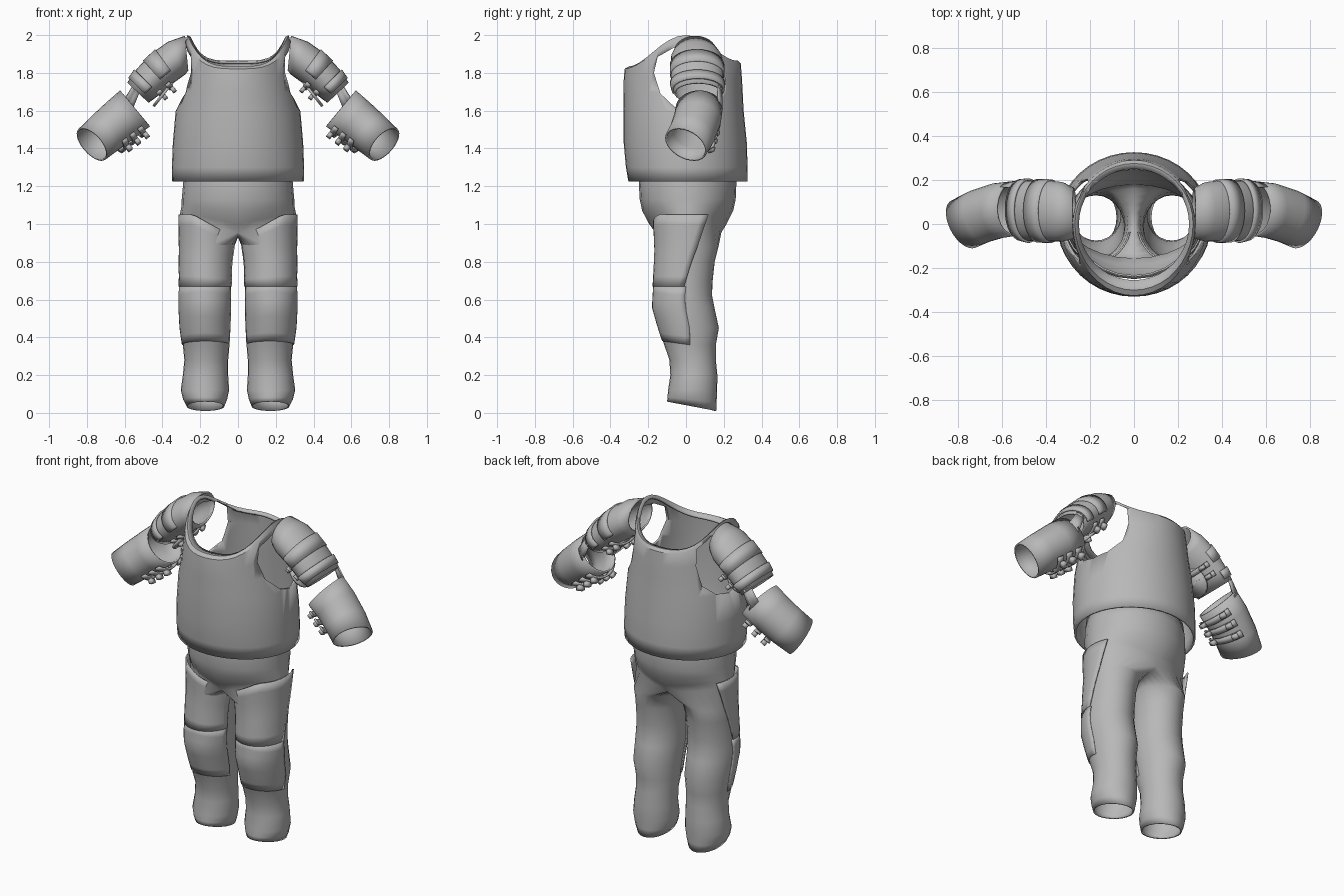
import bpy, bmesh, math
from mathutils import Vector

if "Cube" in bpy.data.objects:
    bpy.data.objects.remove(bpy.data.objects["Cube"])

steel = bpy.data.materials.new("plain_grey")
steel.diffuse_color = (0.48, 0.48, 0.48, 1)
steel.use_nodes = True
steel.node_tree.nodes["Principled BSDF"].inputs["Base Color"].default_value = steel.diffuse_color


def make(name, verts, faces, thick=0.0, mirror=True, angle=35):
    me = bpy.data.meshes.new(name)
    me.from_pydata([tuple(v) for v in verts], [], faces)
    bm = bmesh.new()
    bm.from_mesh(me)
    bmesh.ops.recalc_face_normals(bm, faces=bm.faces)
    bm.to_mesh(me)
    bm.free()
    me.materials.append(steel)
    ob = bpy.data.objects.new(name, me)
    bpy.context.collection.objects.link(ob)
    if mirror:
        m = ob.modifiers.new("mirror", 'MIRROR')
        m.use_clip = True
        m.merge_threshold = 0.0005
    if thick:
        s = ob.modifiers.new("thickness", 'SOLIDIFY')
        s.thickness = thick
        s.offset = -1
    bpy.ops.object.select_all(action='DESELECT')
    bpy.context.view_layer.objects.active = ob
    ob.select_set(True)
    bpy.ops.object.shade_smooth_by_angle(angle=math.radians(angle))
    return ob


def grid(rows, closed):
    """Join equal-length rows of points with quads."""
    n = len(rows[0])
    verts = [p for r in rows for p in r]
    faces = []
    for i in range(len(rows) - 1):
        for k in range(n if closed else n - 1):
            j = (k + 1) % n
            faces.append((i*n + k, i*n + j, (i+1)*n + j, (i+1)*n + k))
    return verts, faces


def lerp(a, b, t):
    return [p + (q - p) * t for p, q in zip(a, b)]


# Torso shell: stacked ellipses rising to a dipped neckline with an inner lip
N = 40
body = [(1.225, .348, -.305, .325), (1.30, .35, -.318, .326), (1.43, .345, -.33, .322),
        (1.60, .33, -.33, .305), (1.70, .305, -.33, .30)]


def torso_ring(a, yf, yb, zfun):
    ring = []
    for k in range(N):
        t = 2 * math.pi * k / N
        c, s = math.cos(t), math.sin(t)
        ring.append((a * c, s * (yb if s > 0 else -yf), zfun(c, s)))
    return ring


def neck(c, s):
    return 1.85 + 0.015 * s + (0.15 - 0.015 * s) * abs(c) ** 4


rows = [torso_ring(a, f, b, lambda c, s, z=z: z) for z, a, f, b in body]
for t, a, f, b in [(.45, .292, -.33, .296), (.9, .277, -.325, .29)]:
    rows.append(torso_ring(a, f, b, lambda c, s, t=t: 1.70 + (neck(c, s) - 1.70) * t))
rows.append(torso_ring(.268, -.30, .275, neck))
rows.append(torso_ring(.25, -.255, .25, lambda c, s: neck(c, s) + 0.005 * s * s - 0.01))
torso = make("torso_shell", *grid(rows, True), thick=0.012, mirror=False)

# Arm holes cut straight through both sides
hole = [(-.05, 1.61), (.04, 1.585), (.13, 1.60), (.19, 1.66), (.205, 1.78), (.19, 1.88),
        (.12, 1.935), (.03, 1.95), (-.07, 1.93), (-.15, 1.885), (-.17, 1.80), (-.135, 1.69)]
n = len(hole)
hv, hf = grid([[(x, y, z) for y, z in hole] for x in (-.6, .6)], True)
cutter = make("arm_hole_cutter", hv, hf + [tuple(range(n)), tuple(range(n, 2*n))], mirror=False)
cutter.hide_render = True
cutter.hide_viewport = True
cut = torso.modifiers.new("arm_holes", 'BOOLEAN')
cut.object = cutter
cut.operation = 'DIFFERENCE'
cut.solver = 'EXACT'

# Trousers: leg rings (z, inner x, outer x, front y, back y)
leg = [(.035, .072, .272, -.10, .16), (.07, .058, .29, -.098, .162), (.12, .047, .303, -.095, .165),
       (.20, .052, .292, -.083, .166), (.28, .052, .284, -.088, .158), (.36, .045, .292, -.115, .158),
       (.45, .040, .305, -.145, .174), (.56, .036, .311, -.176, .15), (.62, .036, .311, -.172, .138),
       (.69, .036, .306, -.168, .14), (.80, .033, .306, -.162, .152), (.88, .020, .306, -.16, .172),
       (1.06, .015, .308, -.17, .205)]


def leg_at(z):
    for a, b in zip(leg, leg[1:]):
        if z <= b[0]:
            return lerp(a, b, max(0, (z - a[0]) / (b[0] - a[0])))
    return leg[-1]


def leg_point(z, deg, grow=0.0):
    _, xi, xo, yf, yb = leg_at(z)
    t = math.radians(deg)
    return ((xi + xo) / 2 + ((xo - xi) / 2 + grow) * math.cos(t),
            (yf + yb) / 2 + ((yb - yf) / 2 + grow) * math.sin(t), z)


M = 24
step = 360 / M
rows = []
for i, r in enumerate(leg[:-1]):
    ring = [leg_point(r[0], -90 + step * k) for k in range(M)]
    if i < 2:  # slanted ankle opening
        ring = [(x, y, z - (y - .03) * (.19 if i == 0 else .1)) for x, y, z in ring]
    rows.append(ring)
# crotch ring: outer half arc plus a sagging line on the centre plane
ring = []
for k in range(M):
    t = math.radians(-90 + step * k)
    c, s = math.cos(t), math.sin(t)
    y = .012 + .175 * s
    ring.append((.306 * c, y, .955 + .06 * c) if k < 12 and k > 0 else
                (0, y, .955 + .025 * c if k > 12 else .955))
rows.append(ring)
verts, faces = grid(rows, True)
base = len(verts) - M
H = M // 2 + 1
hips = [(1.0, .306, -.195, .215, .06), (1.07, .298, -.232, .25, .03), (1.13, .298, -.245, .263, 0),
        (1.22, .29, -.25, .267, 0), (1.30, .282, -.24, .255, 0)]
for z, a, f, b, lift in hips:
    start = len(verts)
    for k in range(H):
        t = math.radians(-90 + step * k)
        c, s = math.cos(t), math.sin(t)
        x = 0 if k in (0, H - 1) else a * c
        verts.append((x, (f + b) / 2 + (b - f) / 2 * s, z + lift * c))
    for k in range(H - 1):
        faces.append((base + k, base + k + 1, start + k + 1, start + k))
    base = start
make("trousers", verts, faces, thick=0.008, angle=50)

# Thigh and knee plates wrapped over the front of each leg
for name, z0, top, grow, ends in [
        ("thigh_plate", .67, lambda x: .93 + .12 * min(1, max(0, (x - .04) / .2)), .008, (2, 32)),
        ("knee_plate", .36, lambda x: .69 - .02 * abs(x - .17) / .13, .005, (0, 5))]:
    rows = []
    for i in range(8):
        u = i / 7
        row = []
        for k in range(17):
            deg = -165 + (165 + ends[0] + (ends[1] - ends[0]) * u) * k / 16
            zt = top(leg_point(.8, deg)[0])
            zb = z0 - (.02 * math.sin(math.radians(deg)) if name == "knee_plate" else 0)
            row.append(leg_point(zb + (zt - zb) * u, deg, grow))
        rows.append(row)
    make(name, *grid(rows, False), thick=0.008)


# Arm tubes: sections are (centre, direction, half width, half depth)
def arm_point(sec, deg, grow=0.0):
    c, d, ry, rw = sec
    d = Vector(d).normalized()
    v = (Vector((0, 1, 0)) - d * d.y).normalized()
    w = v.cross(d) * -1          # points up and outward
    if w.z < 0:
        w = -w
    t = math.radians(deg)
    return Vector(c) + v * (ry + grow) * math.cos(t) + w * (rw + grow) * math.sin(t)


def arm_tube(name, secs, grow=0.0, a0=0, a1=360, n=28, thick=0.01):
    closed = a1 - a0 == 360
    m = n if closed else n + 1
    rows = [[arm_point(s, a0 + (a1 - a0) * k / n, grow) for k in range(m)] for s in secs]
    return make(name, *grid(rows, closed), thick=thick)


def mid(a, b, t):
    return (lerp(a[0], b[0], t), lerp(a[1], b[1], t), a[2] + (b[2]-a[2])*t, a[3] + (b[3]-a[3])*t)


upper = [((.272, .05, 1.905), (1, 0, -.1), .115, .092), ((.325, .055, 1.878), (.85, 0, -.45), .135, .098),
         ((.40, .06, 1.825), (.75, 0, -.62), .14, .098), ((.47, .06, 1.757), (.7, 0, -.7), .138, .092),
         ((.53, .065, 1.695), (.68, 0, -.72), .128, .078)]
fore = [((.545, .07, 1.612), (.77, 0, -.64), .125, .124), ((.62, .06, 1.552), (.77, -.12, -.62), .126, .12),
        ((.70, .035, 1.485), (.73, -.3, -.6), .124, .115), ((.773, 0, 1.422), (.68, -.42, -.6), .122, .108)]
arm_tube("upper_arm", upper)
arm_tube("forearm", fore)
arm_tube("elbow_cuff", [mid(upper[3], upper[4], .15), mid(upper[3], upper[4], .75)], .01, -20, 200)
arm_tube("shoulder_ridge", [mid(upper[1], upper[2], .7), mid(upper[2], upper[3], .5)], .006, -20, 200)

# Clasp bands and buckles on the undersides of the arms
for part, a, b, spots in [("forearm", fore[0], fore[2], (.18, .48, .78)),
                          ("upper_arm", upper[2], upper[4], (.1, .45))]:
    for i, t in enumerate(spots):
        s0, s1 = mid(a, b, t), mid(a, b, t + .17)
        arm_tube(f"{part}_band_{i}", [s0, s1], .009, 225, 325, 10, 0.012)
        for deg in (245, 300):
            arm_tube(f"{part}_buckle_{i}", [s0, mid(a, b, t + .13)], .022, deg, deg + 14, 2, 0.025)

# Under-arm flap: a rounded plate hanging below the upper arm
d = Vector((.62, 0, -.78)).normalized()
up = Vector((.78, 0, .62))
c = Vector((.40, .05, 1.695))
pts = [c + d * .085 * math.cos(math.tau*k/16) + Vector((0, 1, 0)) * .085 * math.sin(math.tau*k/16)
       for k in range(16)]
make("under_arm_flap", pts, [tuple(range(16))], thick=0.015)

# Elbow strap joining upper arm to forearm
rows = [[arm_point(s, g) for g in (0, 12, 24, 36)] for s in (mid(upper[3], upper[4], .8), mid(fore[0], fore[1], .2))]
make("elbow_strap", *grid(rows, False), thick=0.008)
